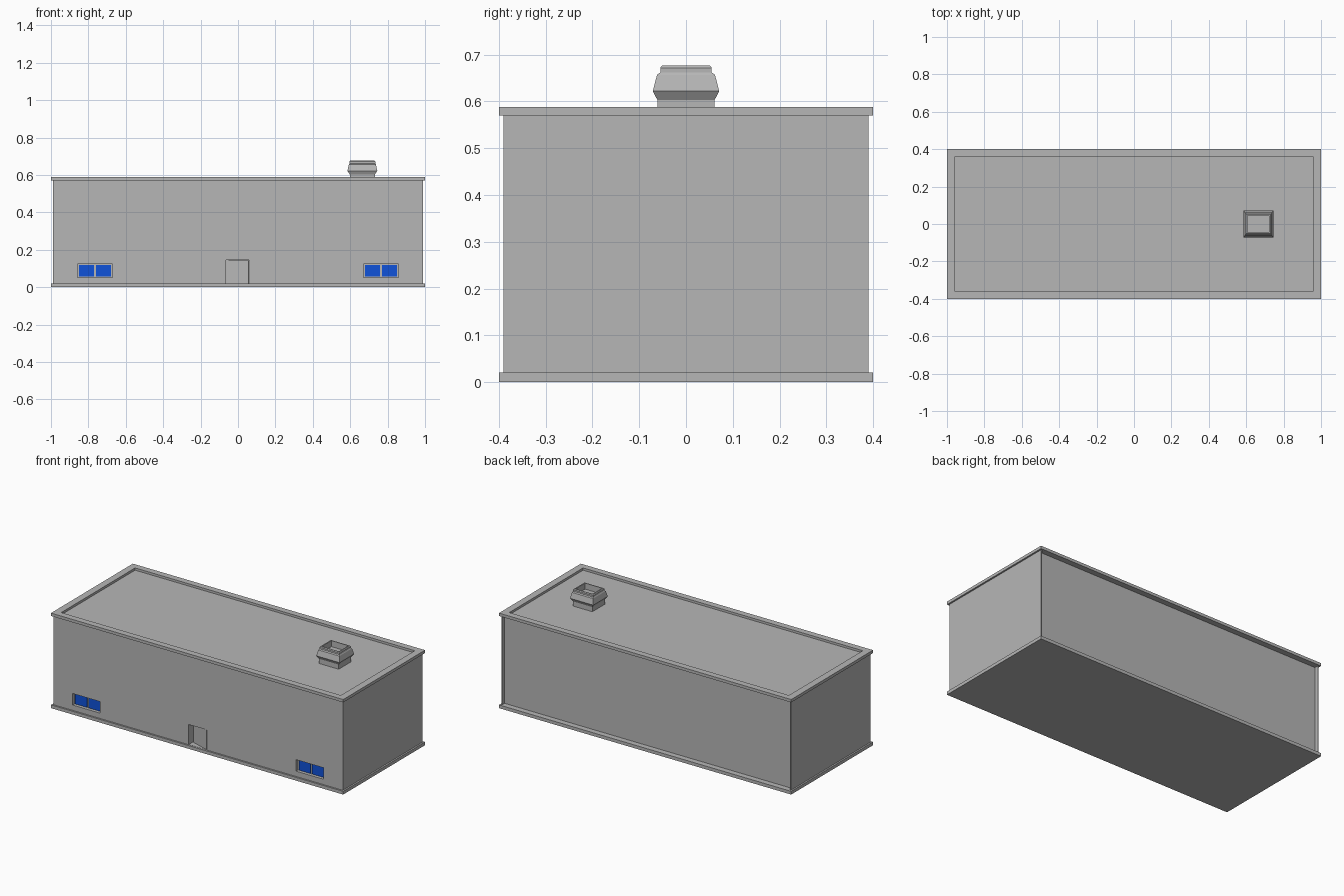
import bpy, bmesh, math
from mathutils import Matrix

if "Cube" in bpy.data.objects:
    bpy.data.objects.remove(bpy.data.objects["Cube"])


def material(name, rgb):
    m = bpy.data.materials.new(name)
    m.diffuse_color = (*rgb, 1)
    m.use_nodes = True
    m.node_tree.nodes["Principled BSDF"].inputs["Base Color"].default_value = m.diffuse_color
    return m


GREY = material("concrete grey", (0.47, 0.47, 0.47))
BLUE = material("window blue", (0.005, 0.085, 0.70))


def loft(name, rings, mat, centre=(0, 0)):
    """Closed solid through rectangles given as (half_x, half_y, z)."""
    bm = bmesh.new()
    loops = []
    for hx, hy, z in rings:
        loops.append([bm.verts.new((centre[0] + sx * hx, centre[1] + sy * hy, z))
                      for sx, sy in ((-1, -1), (1, -1), (1, 1), (-1, 1))])
    for a, b in zip(loops, loops[1:]):
        for i in range(4):
            j = (i + 1) % 4
            bm.faces.new((a[i], a[j], b[j], b[i]))
    bm.faces.new(loops[0][::-1])
    bm.faces.new(loops[-1])
    bmesh.ops.recalc_face_normals(bm, faces=bm.faces)
    me = bpy.data.meshes.new(name)
    bm.to_mesh(me)
    bm.free()
    me.materials.append(mat)
    ob = bpy.data.objects.new(name, me)
    bpy.context.collection.objects.link(ob)
    return ob


def box(name, x0, x1, y0, y1, z0, z1, mat):
    hx, hy = (x1 - x0) / 2, (y1 - y0) / 2
    return loft(name, [(hx, hy, z0), (hx, hy, z1)], mat, ((x0 + x1) / 2, (y0 + y1) / 2))


FRONT, BACK, WALL_X = -0.39, 0.365, 0.99

# Base slab and wall block
box("base_slab", -1, 1, -0.4, 0.4, 0, 0.02, GREY)
walls = box("walls", -WALL_X, WALL_X, FRONT, BACK, 0.02, 0.57, GREY)


def cut(name, x0, x1, depth, z0, z1):
    c = box(name, x0, x1, FRONT - 0.05, FRONT + depth, z0, z1, GREY)
    c.hide_render = True
    c.hide_viewport = True
    c.display_type = 'WIRE'
    mod = walls.modifiers.new(name, 'BOOLEAN')
    mod.operation = 'DIFFERENCE'
    mod.solver = 'EXACT'
    mod.object = c


# Side walls run on a little past the recessed back wall
for side, label in ((-1, "left"), (1, "right")):
    a, b = sorted((side * WALL_X, side * (WALL_X - 0.004)))
    box("side_wall_end_" + label, a, b, BACK, 0.39, 0.02, 0.57, GREY)

# Roof band with a sunken deck
loft("roof", [(1, 0.4, 0.57), (1, 0.4, 0.588), (0.957, 0.361, 0.588), (0.957, 0.361, 0.574)], GREY)

# Two-pane windows set into the front wall
for side, label in ((-1, "left"), (1, "right")):
    cx = 0.765 * side
    cut("window_cutter_" + label, cx - 0.094, cx + 0.094, 0.02, 0.053, 0.124)
    for px, pane in ((-0.045, "a"), (0.045, "b")):
        x = cx + px
        box(f"window_pane_{label}_{pane}", x - 0.04, x + 0.04,
            FRONT + 0.013, FRONT + 0.021, 0.057, 0.120, BLUE)

# Doorway with the door slightly ajar, hinged on the right
cut("door_cutter", -0.064, 0.06, 0.045, 0.021, 0.145)
door = box("door", -0.122, 0, 0, 0.006, 0.02, 0.144, GREY)
door.data.transform(Matrix.Translation((0.056, FRONT + 0.002, 0))
                    @ Matrix.Rotation(math.radians(-18), 4, 'Z'))

# Roof vent: neck, flared hood and hollow cap
loft("roof_vent", [(0.067, 0.061, 0.573), (0.067, 0.061, 0.603), (0.08, 0.071, 0.622),
                   (0.072, 0.062, 0.657), (0.069, 0.055, 0.662), (0.069, 0.055, 0.672),
                   (0.065, 0.051, 0.677), (0.058, 0.046, 0.677), (0.058, 0.046, 0.640)],
     GREY, (0.665, 0))
